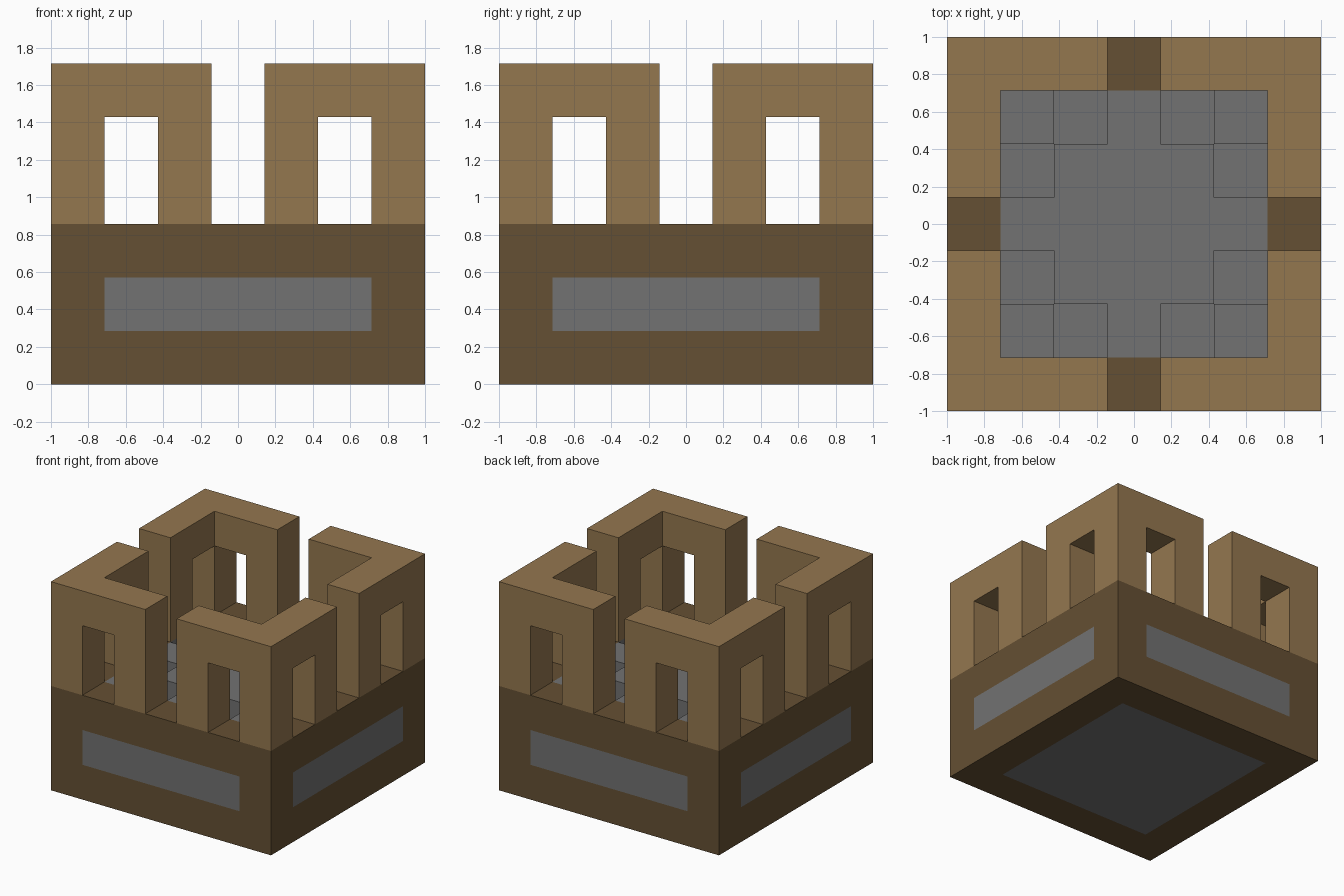
import bpy, bmesh, math
from mathutils import Vector, Matrix

U = 2 / 7          # block size
H = U / 2          # half block
BASE_TOP = 3 * U

if "Cube" in bpy.data.objects:
    bpy.data.objects.remove(bpy.data.objects["Cube"], do_unlink=True)


def material(name, rgb):
    m = bpy.data.materials.new(name)
    m.use_nodes = True
    m.diffuse_color = (*rgb, 1)
    m.node_tree.nodes["Principled BSDF"].inputs["Base Color"].default_value = (*rgb, 1)
    return m


light_brown = material("light brown", (0.296, 0.184, 0.078))
dark_brown = material("dark brown", (0.130, 0.080, 0.033))
grey = material("stone grey", (0.168, 0.168, 0.168))


def make_object(name, mesh, materials):
    for m in materials:
        if m.name not in mesh.materials:
            mesh.materials.append(m)
    obj = bpy.data.objects.new(name, mesh)
    bpy.context.collection.objects.link(obj)
    return obj


def finish(bm, name):
    mesh = bpy.data.meshes.new(name)
    bm.to_mesh(mesh)
    bm.free()
    return mesh


# Base block, cut along the block lines
bm = bmesh.new()
bmesh.ops.create_cube(bm, size=1, matrix=Matrix.Translation((0, 0, BASE_TOP / 2))
                      @ Matrix.Diagonal((2, 2, BASE_TOP, 1)))


def cut(co, normal):
    bmesh.ops.bisect_plane(bm, geom=bm.verts[:] + bm.edges[:] + bm.faces[:],
                           plane_co=co, plane_no=normal)


for axis in (Vector((1, 0, 0)), Vector((0, 1, 0))):
    for n in (-5, -3, -1, 1, 3, 5):
        cut(axis * n * H, axis)
for n in (1, 2):
    cut((0, 0, n * U), (0, 0, 1))

# Sunken floor squares beside each pillar
bm.normal_update()
pits = []
for f in bm.faces:
    c = f.calc_center_median()
    cell = sorted((round(abs(c.x) / U), round(abs(c.y) / U)))
    if f.normal.z > 0.9 and cell == [1, 2]:
        pits.append(f)
for f in bmesh.ops.extrude_discrete_faces(bm, faces=pits)["faces"]:
    bmesh.ops.translate(bm, verts=f.verts[:], vec=(0, 0, -U))

# Grey floor, underside and middle band of each side
for f in bm.faces:
    c = f.calc_center_median()
    inner = max(abs(c.x), abs(c.y)) < 5 * H + 0.01
    band = U < c.z < 2 * U and min(abs(c.x), abs(c.y)) < 5 * H
    f.material_index = 1 if inner or band else 0
bmesh.ops.recalc_face_normals(bm, faces=bm.faces[:])
bmesh.ops.dissolve_limit(bm, angle_limit=0.01, verts=bm.verts[:],
                         edges=bm.edges[:], delimit={'MATERIAL'})
make_object("base", finish(bm, "base"), [dark_brown, grey])

# Corner wall: pillars at the corner and both ends, joined by a lintel
cells = {(i, j, k) for i in range(3) for j in range(3) for k in range(3)
         if min(i, j) == 0 and (k == 2 or max(i, j) != 1)}
bm = bmesh.new()
for cell in cells:
    centre = Vector(cell) * U + Vector((H - 1, H - 1, BASE_TOP + H))
    for a in range(3):
        for s in (-1, 1):
            step = [0, 0, 0]
            step[a] = s
            if tuple(p + q for p, q in zip(cell, step)) in cells:
                continue
            n = Vector(step)
            u = Vector((step[2], step[0], step[1]))
            v = n.cross(u)
            bm.faces.new([bm.verts.new(centre + (n + u * p + v * q) * H)
                          for p, q in ((-1, -1), (1, -1), (1, 1), (-1, 1))])
bmesh.ops.remove_doubles(bm, verts=bm.verts[:], dist=0.001)
bmesh.ops.recalc_face_normals(bm, faces=bm.faces[:])
bmesh.ops.dissolve_limit(bm, angle_limit=0.01, verts=bm.verts[:], edges=bm.edges[:])
wall = finish(bm, "corner_wall")

# One corner wall turned to all four corners
for turn, place in enumerate(("front_right", "front_left", "back_left", "back_right")):
    obj = make_object(place + "_corner_wall", wall, [light_brown])
    obj.rotation_euler.z = turn * math.pi / 2
